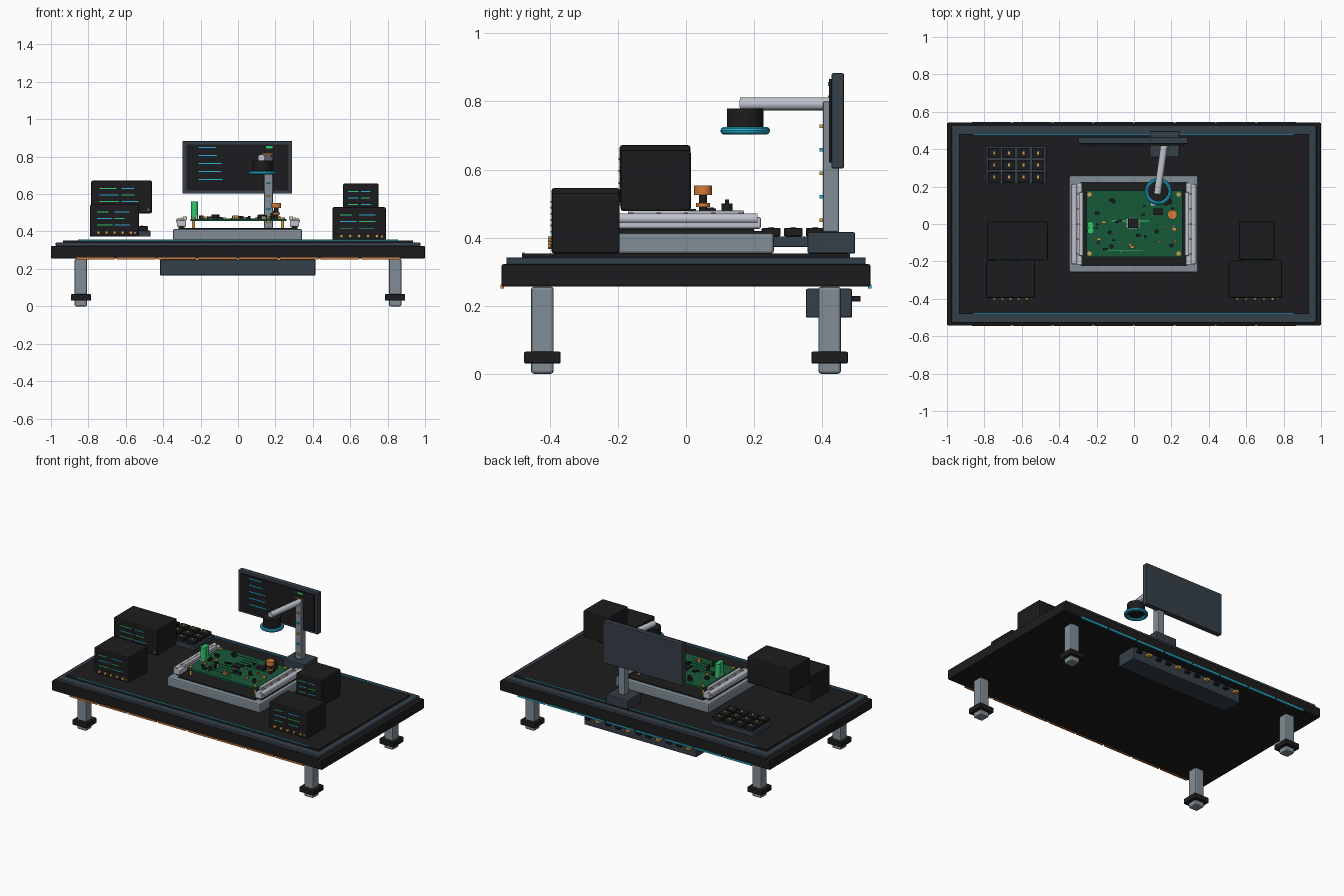
import bpy, math, random
from mathutils import Vector

random.seed(4)
if "Cube" in bpy.data.objects:
    bpy.data.objects.remove(bpy.data.objects["Cube"], do_unlink=True)


def material(name, *rgb):
    m = bpy.data.materials.new(name)
    m.use_nodes = True
    m.diffuse_color = (*rgb, 1)
    m.node_tree.nodes["Principled BSDF"].inputs["Base Color"].default_value = (*rgb, 1)
    return m


BLACK = material("matte black", .012, .012, .013)
SLATE = material("dark slate", .035, .05, .065)
STEEL = material("grey steel", .22, .27, .30)
LIGHT = material("light aluminium", .52, .55, .62)
CYAN = material("cyan glow", .02, .45, .68)
ORANGE = material("copper orange", .65, .2, .04)
GOLD = material("gold", .65, .36, .06)
BOARD = material("board green", .008, .10, .04)
GREEN = material("bright green", .03, .6, .16)


def finish(name, mat, bevel=0, smooth=False):
    o = bpy.context.object
    o.name = name
    o.data.materials.append(mat)
    if bevel:
        b = o.modifiers.new("edge", "BEVEL")
        b.width, b.segments = bevel, 2
    if smooth:
        bpy.ops.object.shade_smooth_by_angle()
    return o


def box(name, mat, x0, x1, y0, y1, z0, z1, bevel=0):
    """Box given by its limits on each axis."""
    bpy.ops.mesh.primitive_cube_add(size=1, location=((x0 + x1) / 2, (y0 + y1) / 2, (z0 + z1) / 2))
    o = bpy.context.object
    for v in o.data.vertices:
        v.co = Vector((v.co.x * (x1 - x0), v.co.y * (y1 - y0), v.co.z * (z1 - z0)))
    return finish(name, mat, bevel)


def block(name, mat, x, y, z0, sx, sy, h, bevel=0):
    """Box standing at height z0, centred on x and y."""
    return box(name, mat, x - sx / 2, x + sx / 2, y - sy / 2, y + sy / 2, z0, z0 + h, bevel)


def rod(name, mat, a, b, r, sides=20):
    """Cylinder between two points."""
    a, b = Vector(a), Vector(b)
    bpy.ops.mesh.primitive_cylinder_add(vertices=sides, radius=r, depth=(b - a).length, location=(a + b) / 2)
    bpy.context.object.rotation_euler = (b - a).to_track_quat("Z", "Y").to_euler()
    return finish(name, mat, smooth=True)


# Table top, frame and work mat
box("table_slab", BLACK, -1, 1, -.542, .542, .256, .322, .006)
box("table_frame", SLATE, -.975, .975, -.528, .528, .322, .342, .004)
box("work_mat", BLACK, -.935, .935, -.482, .482, .342, .353)
for s in (-1, 1):
    box("mat_light", CYAN, -.855, .855, s * .478 - .003, s * .478 + .003, .353, .356)

# Edge light strips: copper in front, cyan at the back
for i in range(8):
    x = (i - 3.5) * .218
    block("front_edge_strip", ORANGE, x, -.54, .251, .206, .01, .011)
    block("back_edge_strip", CYAN, x, .54, .251, .206, .01, .011)

# Legs with collars
for sx in (-1, 1):
    for sy in (-1, 1):
        block("leg", STEEL, sx * .84, sy * .422, 0, .066, .066, .256, .008)
        block("foot_collar", BLACK, sx * .84, sy * .422, .03, .108, .108, .035, .005)

# Cable tray under the back edge, with sockets
box("cable_tray", SLATE, -.417, .414, .352, .488, .165, .25, .005)
for i in range(11):
    block("tray_socket", GOLD if i % 3 == 1 else BLACK, (5 - i) * .075, .5, .213, .03, .026, .016)

# Board fixture: base, black bed, side rails and clamps
box("fixture_base", STEEL, -.347, .343, -.258, .258, .353, .413, .008)
box("fixture_bed", BLACK, -.285, .285, -.225, .225, .413, .419)
for s in (-1, 1):
    block("rail_foot", BLACK, s * .302, 0, .413, .03, .40, .014)
    block("side_rail", LIGHT, s * .302, 0, .426, .05, .44, .035, .006)
    block("rail_jaw", LIGHT, s * .283, 0, .461, .022, .34, .019, .004)
    rod("rail_tube", LIGHT, (s * .318, -.21, .456), (s * .318, .21, .456), .015)
    for i in range(5):
        block("rail_contact", GOLD, s * .302, (i - 2) * .08, .461, .012, .012, .013)

# Circuit board, standoffs and traces
box("circuit_board", BOARD, -.255, .258, -.177, .178, .455, .468)
for sx in (-1, 1):
    for sy in (-1, 1):
        px, py = sx * .238, sy * .158
        rod("standoff", GOLD, (px, py, .419), (px, py, .455), .008, 12)
        rod("board_screw", GOLD, (px, py, .468), (px, py, .474), .012, 12)
for i in range(10):
    block("trace", GREEN if i % 5 == 0 else BOARD, random.uniform(-.1, .1), (i - 4.5) * .032, .468, .2, .003, .002)

# Main chip with pins on all sides
block("main_chip", BLACK, -.005, .004, .468, .056, .05, .016)
for i in range(6):
    d = (i - 2.5) * .008
    block("chip_pins", LIGHT, -.005 + d, .004, .468, .003, .062, .004)
    block("chip_pins", LIGHT, -.005, .004 + d, .468, .068, .003, .004)

# Scattered small parts
for i in range(34):
    x, y = random.uniform(-.215, .22), random.uniform(-.15, .15)
    if abs(x) < .06 and abs(y) < .05:
        x += .12
    w = random.uniform(.01, .026)
    mat = (BLACK, BLACK, GOLD, LIGHT, BLACK, ORANGE)[i % 6]
    block("small_part", mat, x, y, .468, w, w * .6, random.uniform(.006, .018))
for x, y in ((-.11, .12), (-.13, -.045), (-.12, -.12), (.12, -.04), (.13, .12), (.2, -.115)):
    rod("small_capacitor", BLACK, (x, y, .468), (x, y, .492), .011, 16)

# Large parts: green capacitor, copper coil, dark drum
for y in (-.035, -.005):
    rod("green_capacitor", GREEN, (-.232, y, .468), (-.232, y, .56), .018)
block("connector", LIGHT, -.232, -.02, .468, .03, .062, .02)
rod("coil_core", BLACK, (.205, .05, .468), (.205, .05, .525), .012)
rod("coil", ORANGE, (.205, .05, .525), (.205, .05, .553), .026, 24)
rod("coil_foot", ORANGE, (.205, .05, .49), (.205, .05, .502), .02)
block("power_chip", BLACK, .13, .065, .468, .05, .035, .02)
rod("dark_drum", BLACK, (.19, .12, .468), (.19, .12, .50), .016)
rod("drum_pin", BLACK, (.19, .12, .50), (.19, .12, .512), .006)


def instrument(name, x0, x1, y0, y1, z0, z1, knobs):
    """Bench instrument with a readout of glowing dashes and a row of knobs."""
    box(name, BLACK, x0, x1, y0, y1, z0, z1, .008)
    w, h = x1 - x0, z1 - z0
    for row in range(3):
        z = z1 - h * (.25 + .2 * row)
        for col, start in enumerate((.14, .5)):
            a = x0 + w * start
            mat = GREEN if (row + col) % 2 == 0 else CYAN
            box(name + "_readout", mat, a, a + w * random.uniform(.2, .32), y0 - .003, y0, z, z + .005)
    for i in range(knobs):
        x = x0 + w * (i + 1) / (knobs + 1)
        rod(name + "_knob", GOLD, (x, y0, z0 + .022), (x, y0 - .01, z0 + .022), .009, 12)
    block(name + "_button", ORANGE, x1 - .02, y0, z0 + .016, .01, .01, .01)


# Instruments on both sides
instrument("left_front_instrument", .505, .79, -.395, -.195, .353, .53, 5)
instrument("left_back_instrument", .562, .752, -.192, .014, .478, .657, 0)
instrument("right_front_instrument", -.79, -.53, -.395, -.195, .372, .546, 5)
instrument("right_back_instrument", -.785, -.46, -.195, .013, .497, .672, 0)

# Keypad
box("keypad", SLATE, -.792, -.468, .214, .416, .372, .404, .004)
for i in range(4):
    for j in range(3):
        x, y = -.63 + (i - 1.5) * .078, .315 + (j - 1) * .065
        block("key", BLACK, x, y, .404, .066, .055, .024, .003)
        block("key_mark", GOLD, x, y, .428, .01, .016, .003)

# Camera stand: foot, column with marks, slanted arm
box("stand_foot", SLATE, .085, .243, .357, .497, .353, .416, .005)
box("stand_column", STEEL, .14, .186, .402, .45, .416, .80, .005)
for i in range(5):
    block("column_mark", CYAN if i % 2 else GOLD, .163, .398, .446 + i * .069, .02, .012, .01)
rod("stand_arm", LIGHT, (.163, .43, .793), (.125, .16, .793), .019, 16)

# Camera head with ring light
rod("camera_head", BLACK, (.13, .174, .722), (.13, .174, .78), .054, 32)
rod("camera_lens", BLACK, (.13, .174, .708), (.13, .174, .722), .04, 32)
bpy.ops.mesh.primitive_torus_add(major_radius=.062, minor_radius=.011, major_segments=32,
                                 minor_segments=10, location=(.13, .174, .714))
finish("ring_light", CYAN, smooth=True)

# Monitor with display graphics
box("monitor", SLATE, -.297, .29, .428, .464, .603, .883, .004)
box("screen", BLACK, -.275, .27, .42, .428, .62, .866)
for i in range(5):
    z = .85 - i * .043
    box("screen_line", CYAN, -.212, random.uniform(-.12, -.07), .417, .42, z - .003, z + .003)
box("status_light", GREEN, .15, .185, .417, .42, .845, .857)
box("status_mark", ORANGE, .13, .185, .417, .42, .812, .817)
